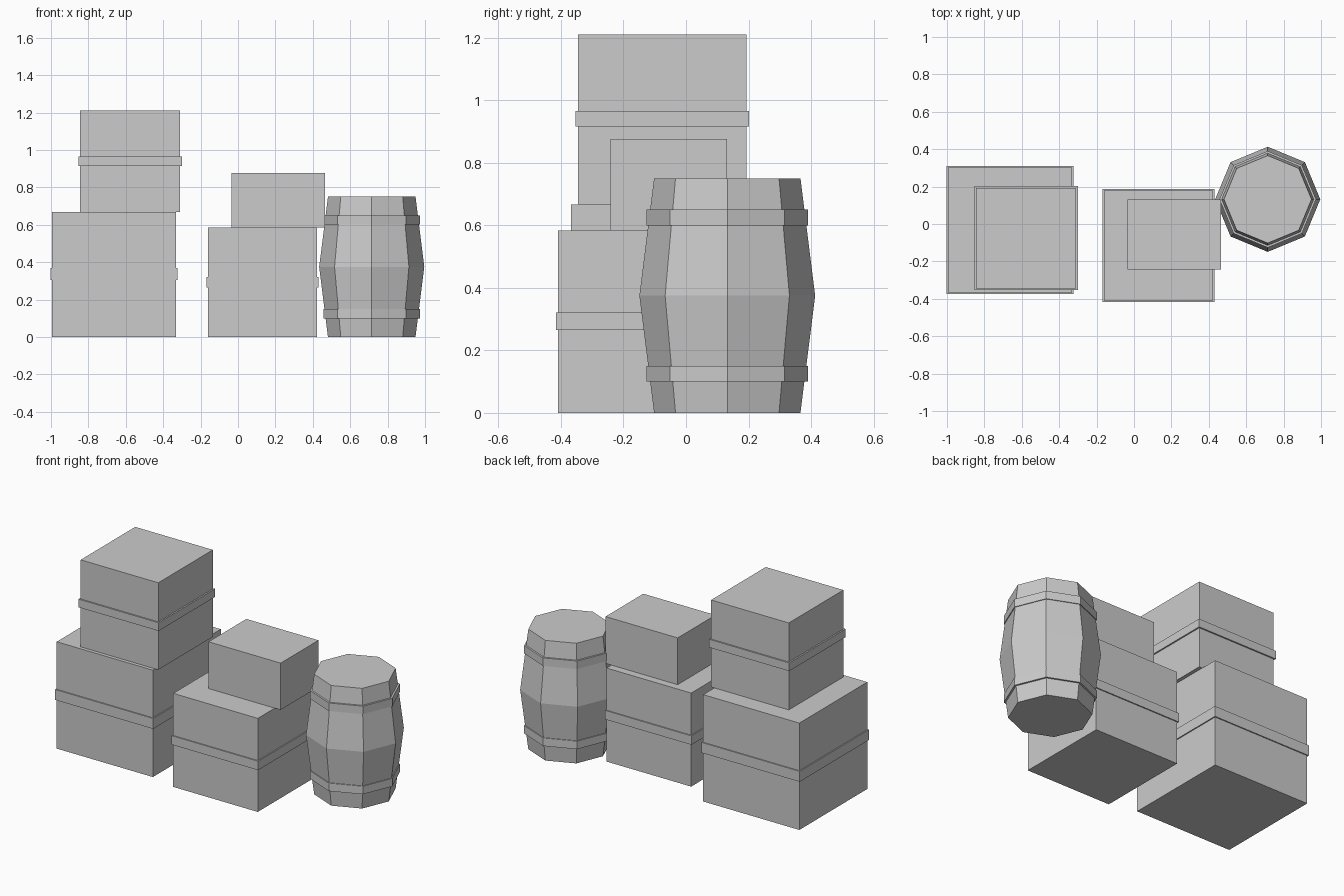
import bpy
import bmesh
from math import cos, sin, pi

if "Cube" in bpy.data.objects:
    bpy.data.objects.remove(bpy.data.objects["Cube"])


def finish(name, bm):
    bmesh.ops.recalc_face_normals(bm, faces=bm.faces)
    me = bpy.data.meshes.new(name)
    bm.to_mesh(me)
    bm.free()
    ob = bpy.data.objects.new(name, me)
    bpy.context.collection.objects.link(ob)
    return ob


def box(name, x, y, z):
    """Box from (min, max) ranges on each axis."""
    bm = bmesh.new()
    bmesh.ops.create_cube(bm, size=1)
    for v in bm.verts:
        v.co = [(r[0] + r[1]) / 2 + c * (r[1] - r[0]) for r, c in zip((x, y, z), v.co)]
    return finish(name, bm)


def lathe(name, cx, cy, profile, sides=8):
    """Faceted solid of revolution with flat fan caps; profile is (radius, z)."""
    bm = bmesh.new()
    rings = [[bm.verts.new((cx + r * cos(2 * pi * i / sides), cy + r * sin(2 * pi * i / sides), z))
              for i in range(sides)] for r, z in profile]
    for a, b in zip(rings, rings[1:]):
        for i in range(sides):
            j = (i + 1) % sides
            bm.faces.new((a[i], a[j], b[j], b[i]))
    for ring, (r, z) in ((rings[0], profile[0]), (rings[-1], profile[-1])):
        c = bm.verts.new((cx, cy, z))
        for i in range(sides):
            bm.faces.new((ring[i], ring[(i + 1) % sides], c))
    return finish(name, bm)


# Crates with a strap: x range, y range, z range, strap z range, strap overhang
crates = {
    "large_crate": ((-0.995, -0.331), (-0.367, 0.303), (0, 0.667), (0.305, 0.37), 0.007),
    "upper_crate": ((-0.845, -0.309), (-0.345, 0.193), (0.667, 1.21), (0.915, 0.966), 0.009),
    "medium_crate": ((-0.161, 0.423), (-0.409, 0.179), (0, 0.584), (0.265, 0.321), 0.007),
}
for name, (x, y, z, band, o) in crates.items():
    box(name, x, y, z)
    box(name + "_strap", (x[0] - o, x[1] + o), (y[0] - o, y[1] + o), band)

# Plain box on the medium crate
box("small_box", (-0.034, 0.464), (-0.242, 0.131), (0.584, 0.876))

# Barrel and hoops
BX, BY = 0.715, 0.132
lathe("barrel", BX, BY, [(0.234, 0), (0.281, 0.375), (0.234, 0.75)])
for name, z in (("lower_hoop", 0.10), ("upper_hoop", 0.60)):
    lathe(name, BX, BY, [(0.258, z), (0.258, z + 0.05)])
